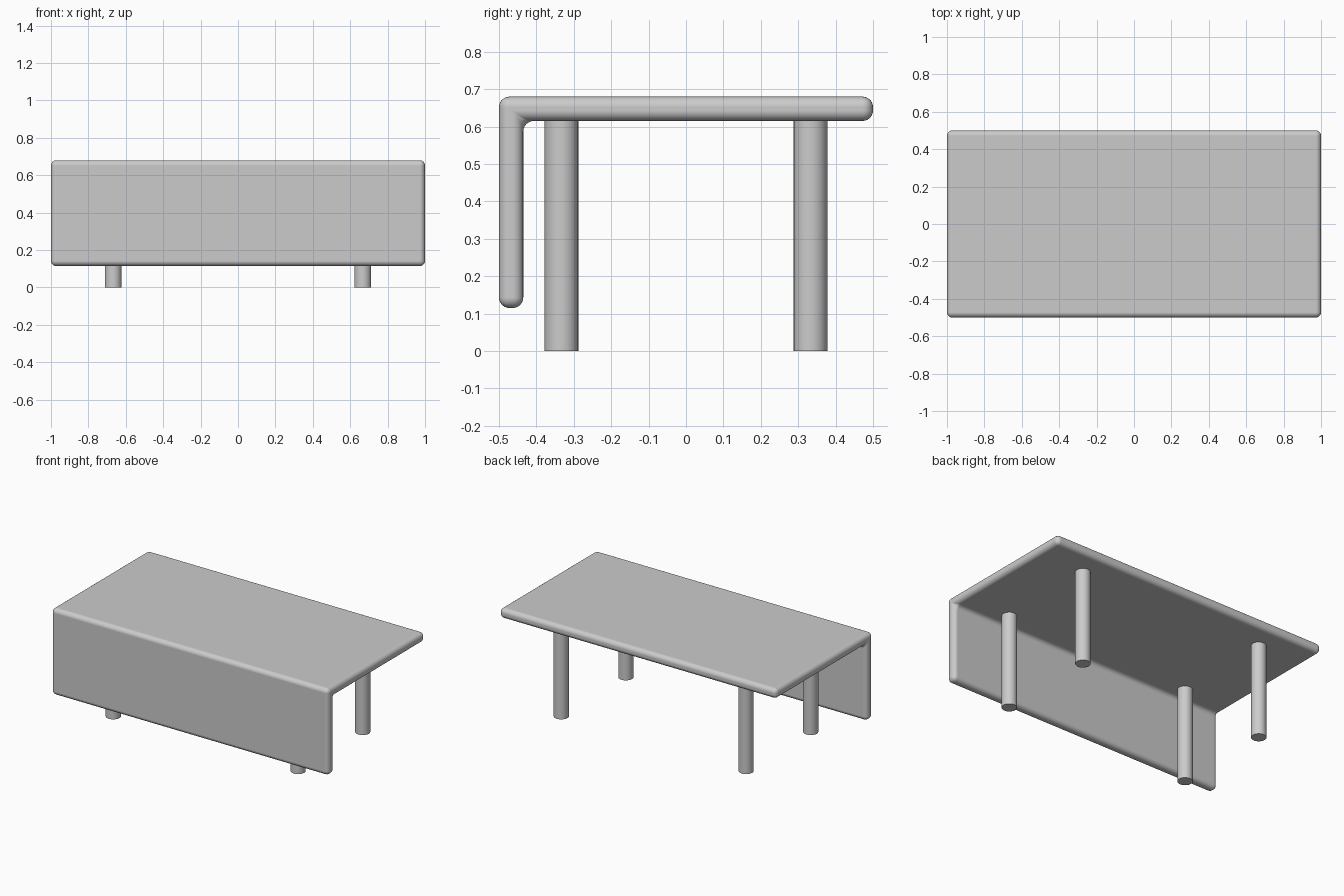
import bpy
import bmesh
from math import radians

cube = bpy.data.objects.get("Cube")
if cube:
    bpy.data.objects.remove(cube, do_unlink=True)

LENGTH, DEPTH, HEIGHT = 2.0, 1.0, 0.68
THICK = 0.065
PANEL_BOTTOM = 0.115
EDGE_RADIUS = 0.028

grey = bpy.data.materials.new("light grey")
grey.use_nodes = True
grey.diffuse_color = (0.6, 0.6, 0.6, 1)
grey.node_tree.nodes["Principled BSDF"].inputs["Base Color"].default_value = (0.6, 0.6, 0.6, 1)


def smooth(obj, angle):
    bpy.ops.object.select_all(action="DESELECT")
    obj.select_set(True)
    bpy.context.view_layer.objects.active = obj
    bpy.ops.object.shade_smooth_by_angle(angle=radians(angle))


# Tabletop and front panel: one L-shaped profile extruded along the length
front, back = -DEPTH / 2, DEPTH / 2
under = HEIGHT - THICK
profile = [(front, PANEL_BOTTOM), (front + THICK, PANEL_BOTTOM),
           (front + THICK, under), (back, under),
           (back, HEIGHT), (front, HEIGHT)]
bm = bmesh.new()
face = bm.faces.new([bm.verts.new((-LENGTH / 2, y, z)) for y, z in profile])
extruded = bmesh.ops.extrude_face_region(bm, geom=[face])
verts = [v for v in extruded["geom"] if isinstance(v, bmesh.types.BMVert)]
bmesh.ops.translate(bm, verts=verts, vec=(LENGTH, 0, 0))
bmesh.ops.recalc_face_normals(bm, faces=bm.faces)
mesh = bpy.data.meshes.new("desk_top_and_front_panel")
bm.to_mesh(mesh)
bm.free()
top = bpy.data.objects.new("desk_top_and_front_panel", mesh)
bpy.context.collection.objects.link(top)
mesh.materials.append(grey)
smooth(top, 180)

# Rounded edges
bevel = top.modifiers.new("rounded edges", "BEVEL")
bevel.width = EDGE_RADIUS
bevel.segments = 6
bevel.limit_method = "ANGLE"
bevel.harden_normals = True

# Four round legs, reaching just into the tabletop
leg_height = under + 0.01
for side, x in (("right", -0.667), ("left", 0.667)):
    for end, y in (("front", -0.333), ("back", 0.333)):
        bpy.ops.mesh.primitive_cylinder_add(
            vertices=32, radius=0.045, depth=leg_height,
            location=(x, y, leg_height / 2))
        leg = bpy.context.object
        leg.name = f"{end}_{side}_leg"
        leg.data.materials.append(grey)
        smooth(leg, 30)
